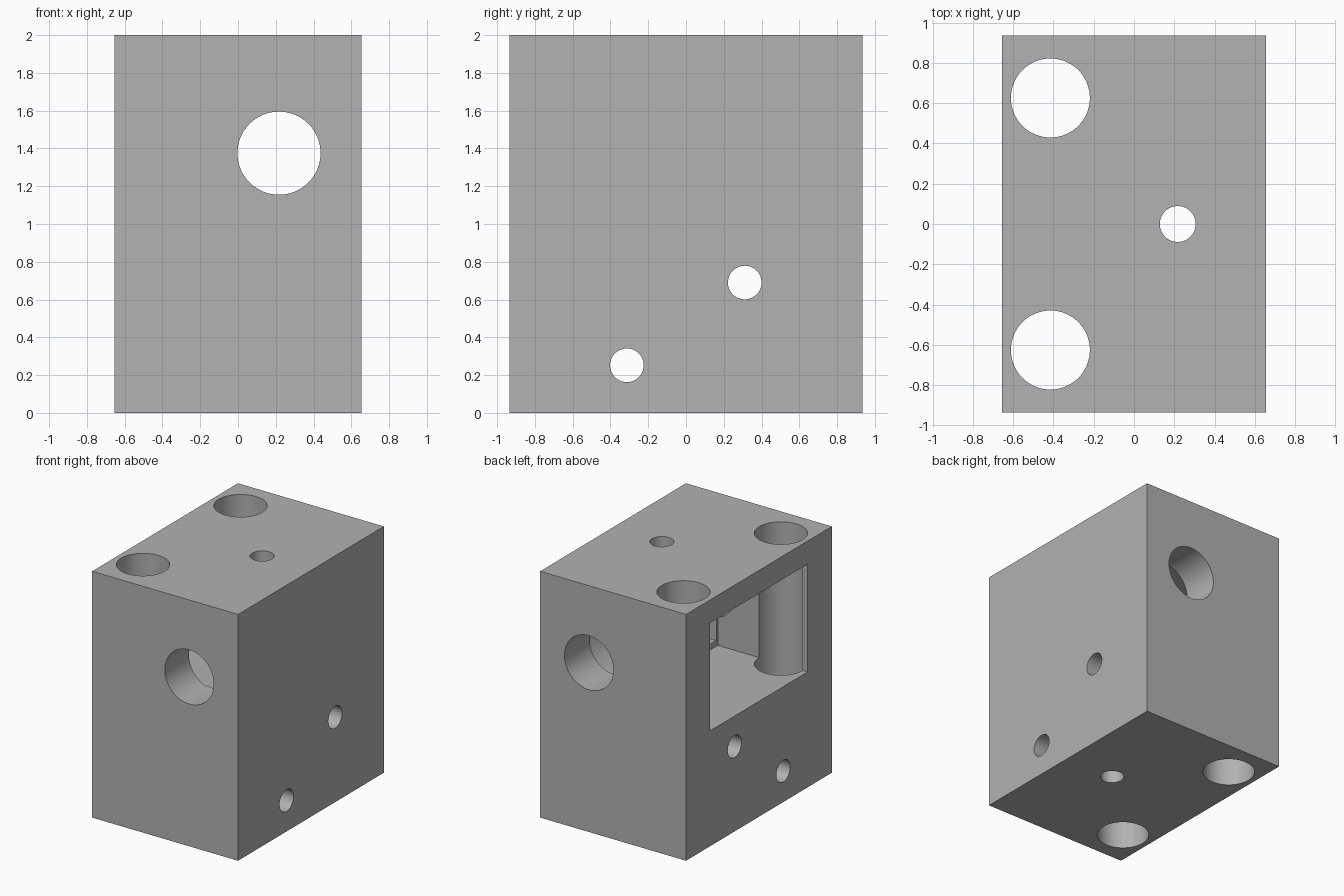
import bpy
import math

cube = bpy.data.objects.get("Cube")
if cube:
    bpy.data.objects.remove(cube, do_unlink=True)

grey = bpy.data.materials.new("plain_grey")
grey.use_nodes = True
colour = (0.445, 0.445, 0.445, 1.0)
grey.diffuse_color = colour
grey.node_tree.nodes["Principled BSDF"].inputs["Base Color"].default_value = colour


def box(name, low, high):
    """Box between two opposite corners."""
    centre = [(a + b) / 2 for a, b in zip(low, high)]
    bpy.ops.mesh.primitive_cube_add(size=1, location=centre)
    ob = bpy.context.object
    ob.name = name
    ob.scale = [b - a for a, b in zip(low, high)]
    bpy.ops.object.transform_apply(location=True, rotation=True, scale=True)
    ob.data.materials.append(grey)
    return ob


def rod(name, axis, centre, radius, length):
    """Round cutter along one axis."""
    turn = {"x": (0, math.pi / 2, 0), "y": (math.pi / 2, 0, 0), "z": (0, 0, 0)}[axis]
    bpy.ops.mesh.primitive_cylinder_add(vertices=64, radius=radius, depth=length,
                                        location=centre, rotation=turn)
    ob = bpy.context.object
    ob.name = name
    bpy.ops.object.transform_apply(location=True, rotation=True, scale=True)
    ob.data.materials.append(grey)
    return ob


# Solid housing
block = box("housing_block", (-0.655, -0.935, 0), (0.655, 0.935, 2))

cutters = [
    # Rectangular pocket open on the right side
    box("side_pocket", (-0.8, -0.625, 0.937), (0.152, 0.625, 1.812)),
    # Round bearing seat at the back of the pocket
    rod("bearing_seat", "y", (0.217, 0, 1.375), 0.397, 1.22),
    # Shaft bore from front to back
    rod("shaft_bore", "y", (0.217, 0, 1.375), 0.22, 3),
    # Small vertical hole
    rod("small_vertical_hole", "z", (0.217, 0, 1), 0.089, 3),
    # Small cross holes
    rod("lower_cross_hole", "x", (0, -0.313, 0.252), 0.089, 3),
    rod("upper_cross_hole", "x", (0, 0.311, 0.69), 0.089, 3),
]
# Pair of large vertical holes
for label, side in (("front", -1), ("back", 1)):
    cutters.append(rod(label + "_rod_hole", "z", (-0.415, side * 0.6255, 1), 0.196, 3))

# Cut every opening, then drop its cutter
bpy.ops.object.select_all(action="DESELECT")
block.select_set(True)
bpy.context.view_layer.objects.active = block
for cutter in cutters:
    cutter.hide_render = True
    mod = block.modifiers.new(cutter.name, "BOOLEAN")
    mod.operation = "DIFFERENCE"
    mod.solver = "EXACT"
    mod.object = cutter
    bpy.ops.object.modifier_apply(modifier=mod.name)
    bpy.data.objects.remove(cutter, do_unlink=True)

bpy.ops.object.shade_smooth_by_angle(angle=math.radians(30))
